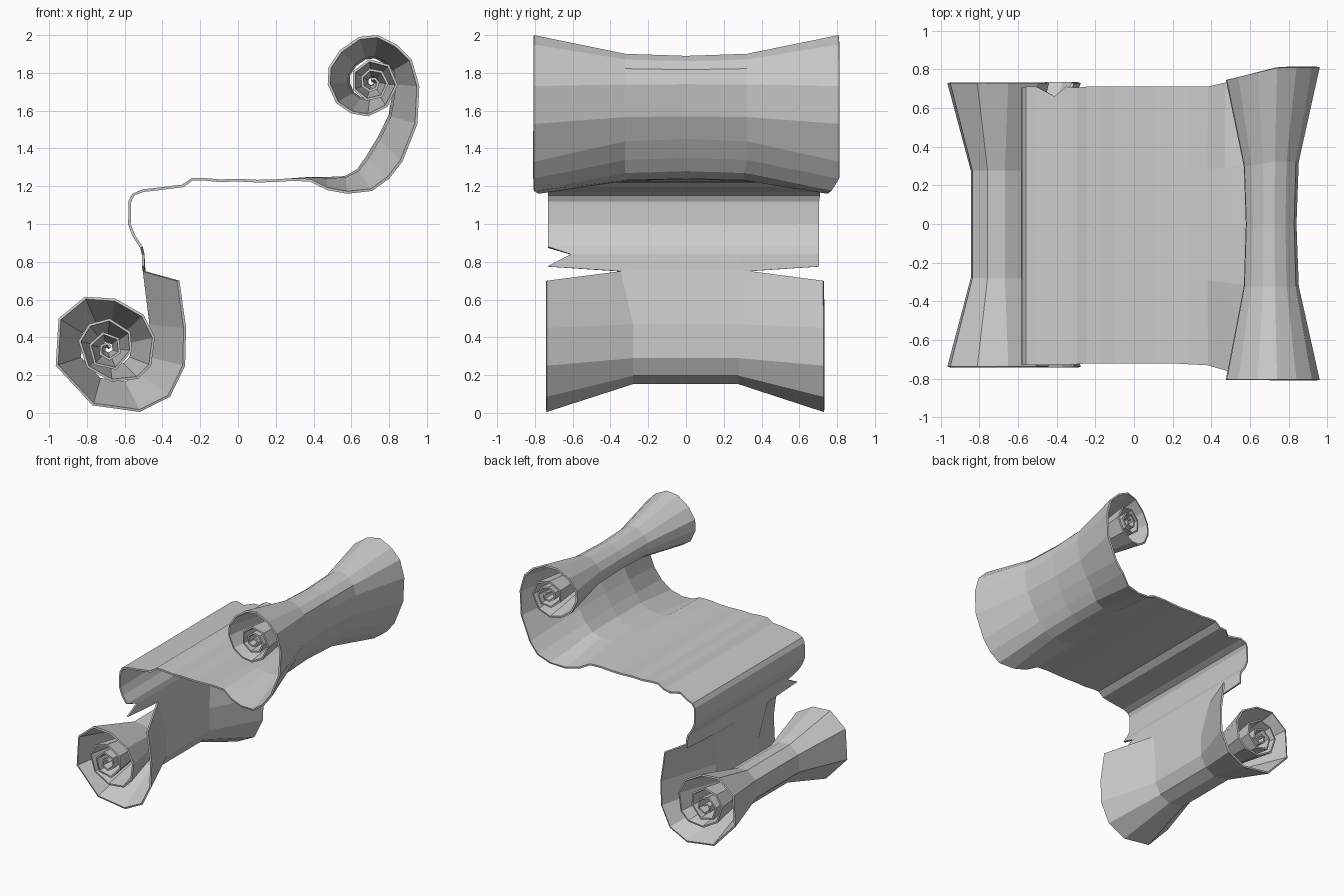
import bpy
import math

if "Cube" in bpy.data.objects:
    bpy.data.objects.remove(bpy.data.objects["Cube"], do_unlink=True)

THICKNESS = 0.014
WAIST = 0.56


def row(end, mid, front, back, inner=0.0, reach=0.38):
    """One line across the sheet: edge and middle positions, edge depths."""
    cells = []
    for t in (-1, -reach, 0, reach, 1):
        weight = 1.0 if abs(t) == 1 else inner if t else 0.0
        x, z = (m + (e - m) * weight for e, m in zip(end, mid))
        cells.append((x, t * (back if t > 0 else front), z))
    return cells


def pinch(point, centre):
    """Narrow a roll towards its axis at the waist."""
    return tuple(c + (p - c) * WAIST for p, c in zip(point, centre))


def coil(centre, start, finish, angle, turns, sides):
    """Points of the tightening inner windings."""
    count = int(abs(turns) * sides)
    points = []
    for i in range(count + 1):
        f = i / count
        r = start + (finish - start) * f
        a = angle + 2 * math.pi * turns * f
        points.append((centre[0] + r * math.cos(a), centre[1] + r * math.sin(a)))
    return points


# Upper roll: curl leading out of the sheet, outer winding, inner windings
upper = (0.71, 1.75)
lead = [((.38, 1.225), (.38, 1.235)), ((.47, 1.18), (.47, 1.235)),
        ((.58, 1.16), (.57, 1.24)), ((.71, 1.175), (.64, 1.28)),
        ((.80, 1.24), (.69, 1.35)), ((.87, 1.33), (.75, 1.45)),
        ((.95, 1.53), (.81, 1.57)), ((.96, 1.73), (.84, 1.74))]
winding = [(.92, 1.87), (.84, 1.95), (.74, 2), (.64, 1.99), (.54, 1.92),
           (.48, 1.83), (.475, 1.74), (.52, 1.64), (.60, 1.585), (.69, 1.57),
           (.79, 1.62)]
winding += coil(upper, .137, .025, -.1, 2.3, 7)
lead += [(p, pinch(p, upper)) for p in winding]
rows = []
for i, (end, mid) in enumerate(lead):
    x = end[0]
    front = min(.805, .73 + .025 * i)
    back = min(.81, .745 + .24 * max(0, x - .48))
    if i < 4:
        back = .71 + .02 * i
    rows.insert(0, row(end, mid, front, back, .1, .4))

# Flat sheet with gentle folds, running over the bend; short rows make nicks
for x, z, front, back in [
        (.28, 1.228, .725, .71), (.19, 1.222, .72, .71), (.1, 1.22, .72, .71),
        (0, 1.225, .72, .71), (-.1, 1.222, .72, .71), (-.18, 1.23, .72, .71),
        (-.24, 1.23, .72, .71), (-.29, 1.195, .725, .705),
        (-.35, 1.188, .73, .71), (-.41, 1.18, .73, .66), (-.5, 1.17, .73, .71),
        (-.55, 1.15, .73, .71), (-.565, 1.12, .73, .705),
        (-.568, 1, .73, .705), (-.545, .94, .73, .705),
        (-.505, .88, .73, .705), (-.495, .84, .61, .705)]:
    rows.append(row((x, z), (x, z), front, back))

# Tear: two rows that meet only in the middle
joint = (-.49, .75)
rows.append(row((-.495, .775), joint, .735, .705, reach=.47))
tear = len(rows)
rows.append(row((-.31, .70), joint, .735, .725, reach=.47))

# Lower roll: hanging flap, outer winding, inner windings
lower = (-.69, .34)
flap = [((-.275, .45), (-.455, .47)), ((-.28, .25), (-.455, .29))]
winding = [(-.36, .085), (-.52, .005), (-.77, .04), (-.965, .25), (-.95, .5),
           (-.81, .615), (-.65, .605), (-.50, .52), (-.44, .4), (-.46, .25),
           (-.53, .18), (-.67, .165), (-.80, .24), (-.845, .38), (-.79, .47),
           (-.68, .5), (-.57, .43)]
winding += coil(lower, .13, .025, -.1, -1.9, 6)
flap += [(p, pinch(p, lower)) for p in winding]
rows += [row(end, mid, .737, .728) for end, mid in flap]

# Skin the rows, sharing the middle of the two torn rows
verts, ids, known = [], [], {}
for line in rows:
    ids.append([])
    for co in line:
        key = tuple(round(c, 4) for c in co)
        if key not in known:
            known[key] = len(verts)
            verts.append(co)
        ids[-1].append(known[key])
faces = []
for i in range(len(rows) - 1):
    if i + 1 == tear:
        continue
    a, b = ids[i], ids[i + 1]
    faces += [(a[j], a[j + 1], b[j + 1], b[j]) for j in range(len(a) - 1)]

mesh = bpy.data.meshes.new("scroll_sheet")
mesh.from_pydata(verts, [], faces)
sheet = bpy.data.objects.new("scroll_sheet", mesh)
bpy.context.collection.objects.link(sheet)

# Paper thickness grows towards the inside of both rolls
solid = sheet.modifiers.new("paper_thickness", 'SOLIDIFY')
solid.thickness = THICKNESS
solid.offset = 1.0

# Plain grey paper
paper = bpy.data.materials.new("grey_paper")
paper.use_nodes = True
grey = (0.6, 0.6, 0.6, 1)
paper.diffuse_color = grey
paper.node_tree.nodes["Principled BSDF"].inputs["Base Color"].default_value = grey
mesh.materials.append(paper)
